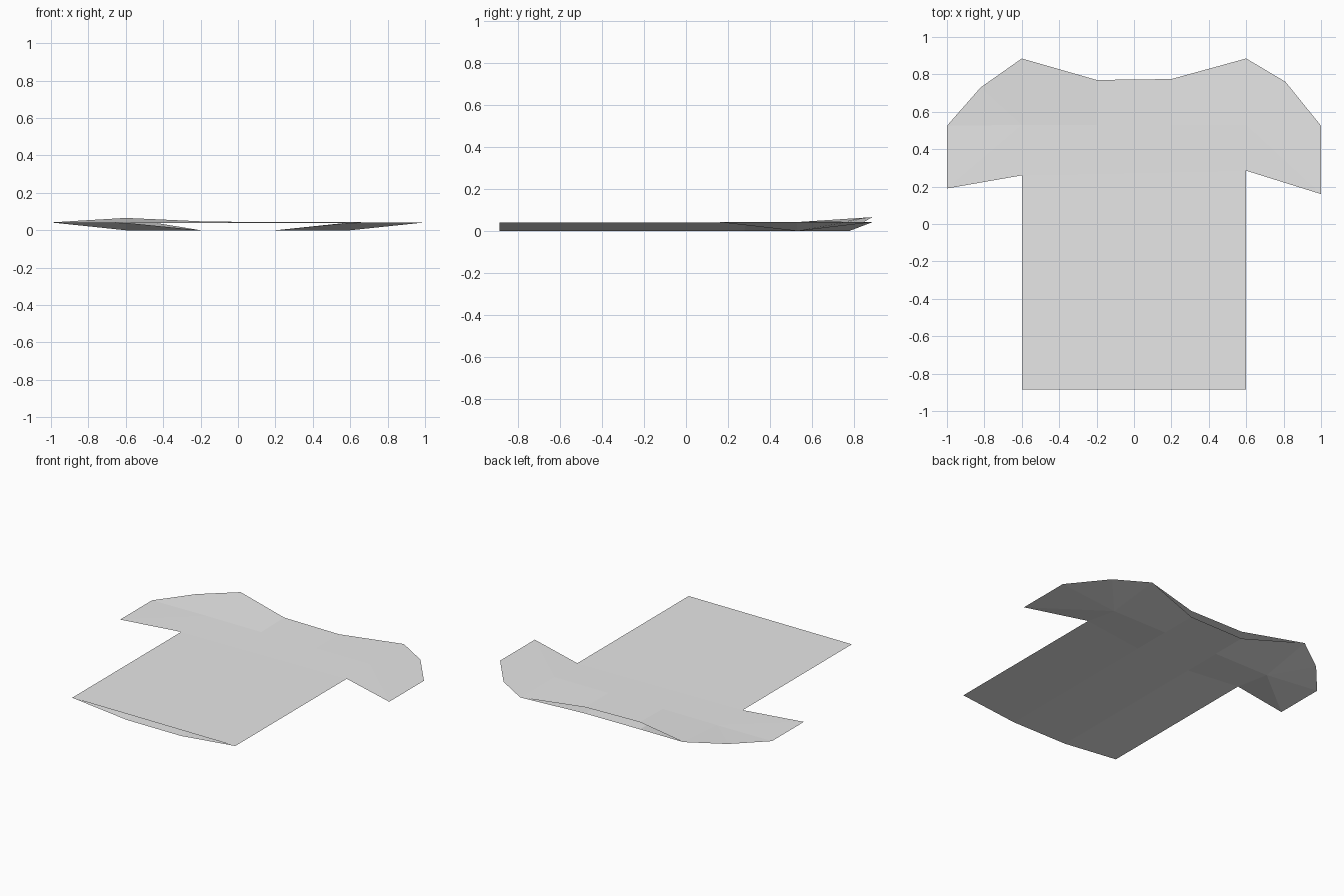
import bpy, bmesh

if "Cube" in bpy.data.objects:
    bpy.data.objects.remove(bpy.data.objects["Cube"])

# One flat cloth colour
cloth = bpy.data.materials.new("light_grey_cloth")
cloth.diffuse_color = (0.8, 0.8, 0.8, 1)
cloth.use_nodes = True
cloth.node_tree.nodes["Principled BSDF"].inputs["Base Color"].default_value = cloth.diffuse_color

XS = (-0.6, -0.2, 0.2, 0.6)
HEM, CHEST = -0.885, 0.53
ARMPIT = {-1: 0.26, 1: 0.285}
# Sleeve outline per side: lower cuff, upper cuff, shoulder bend
SLEEVE = {
    -1: ((-1, 0.19, 0.042), (-1, 0.525, 0.042), (-0.82, 0.73, 0.053)),
    1: ((1, 0.16, 0.042), (1, 0.525, 0.042), (0.81, 0.76, 0.042)),
}


def torso_rows(upper):
    """Four rows of cloth points, hem to collar."""
    mid = 0.04 if upper else 0.0
    arm = [ARMPIT[-1], 0.268, 0.277, ARMPIT[1]]
    return [
        [(x, HEM, z) for x, z in zip(XS, (0.04, mid, mid, 0.04))],
        [(x, y, z) for x, y, z in zip(XS, arm, (0.04, mid, mid, 0.04))],
        [(x, CHEST, 0.043 if upper else 0.0) for x in XS],
        [(-0.6, 0.885, 0.066), (-0.2, 0.77, 0.048 if upper else 0.0),
         (0.2, 0.775, 0.042 if upper else 0.0), (0.6, 0.885, 0.042)],
    ]


def add_sheet(name, upper):
    bm = bmesh.new()
    rows = [[bm.verts.new(p) for p in row] for row in torso_rows(upper)]

    # Torso panels
    for low, high in zip(rows, rows[1:]):
        for i in range(3):
            bm.faces.new((low[i], low[i + 1], high[i + 1], high[i]))

    # Sleeve panels, fanned from the chest corner
    for side, col in ((-1, 0), (1, 3)):
        cuff_low, cuff_high, bend = [bm.verts.new(p) for p in SLEEVE[side]]
        armpit, chest, shoulder = (rows[r][col] for r in (1, 2, 3))
        rim = (armpit, cuff_low, cuff_high, bend, shoulder)
        for a, b in zip(rim, rim[1:]):
            bm.faces.new((chest, a, b) if side > 0 else (chest, b, a))

    # Upper sheet faces up, lower sheet faces down
    for f in bm.faces:
        f.normal_update()
        if (f.normal.z > 0) != upper:
            f.normal_flip()
    mesh = bpy.data.meshes.new(name)
    bm.to_mesh(mesh)
    bm.free()
    mesh.materials.append(cloth)
    obj = bpy.data.objects.new(name, mesh)
    bpy.context.collection.objects.link(obj)
    return obj


# Shirt: two sheets meeting at the sides, shoulders and cuffs, open at neck and hem
add_sheet("shirt_front_panel", True)
add_sheet("shirt_back_panel", False)
